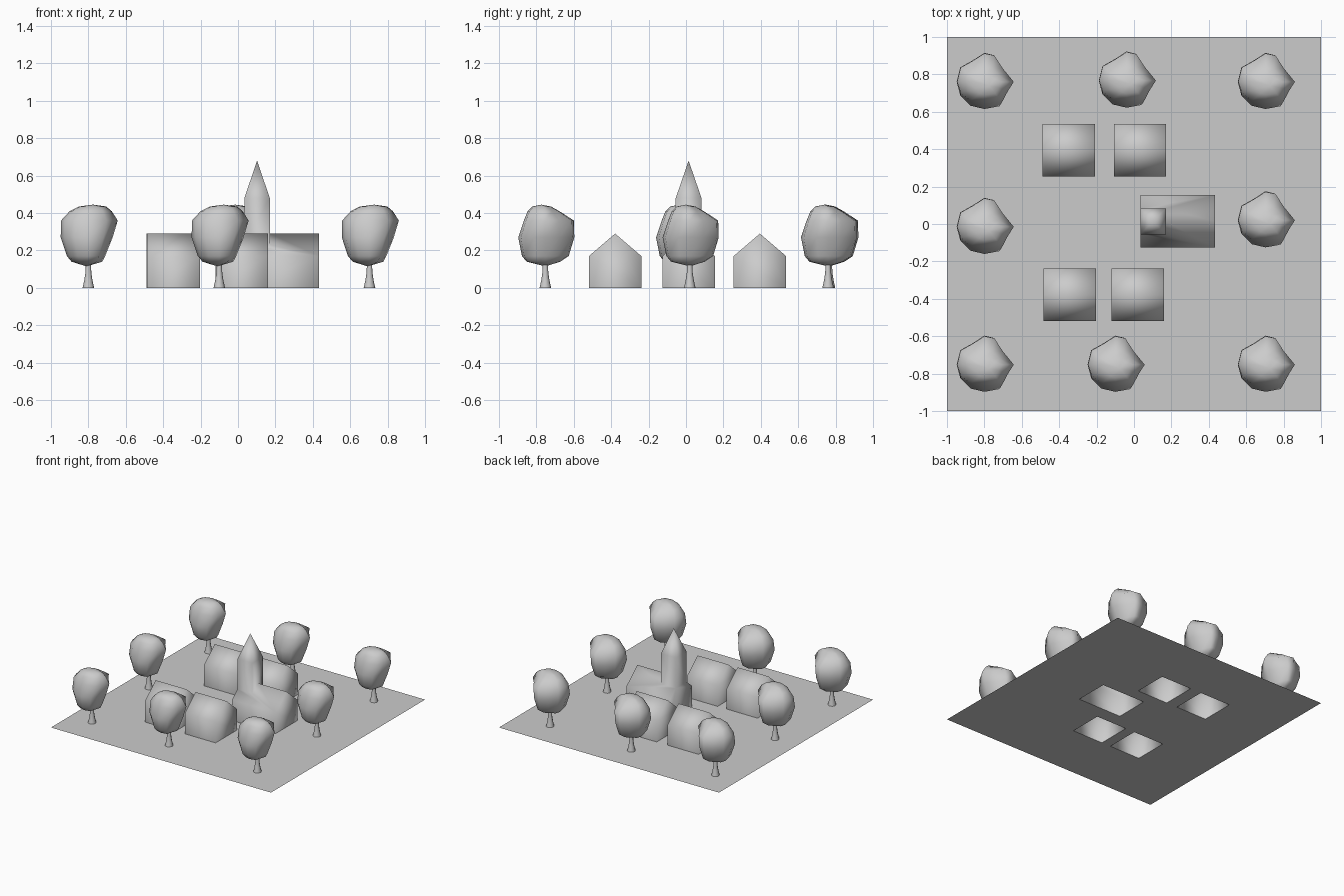
import bpy, bmesh
from math import sin, cos, pi

if "Cube" in bpy.data.objects:
    bpy.data.objects.remove(bpy.data.objects["Cube"])


def make(name, verts, faces, loc=(0, 0, 0)):
    me = bpy.data.meshes.new(name)
    me.from_pydata(verts, [], faces)
    bm = bmesh.new()
    bm.from_mesh(me)
    bmesh.ops.recalc_face_normals(bm, faces=bm.faces)
    for f in bm.faces:
        f.smooth = True
    bm.to_mesh(me)
    bm.free()
    ob = bpy.data.objects.new(name, me)
    ob.location = loc
    bpy.context.collection.objects.link(ob)
    return ob


def loft(name, rings, caps, loc):
    """Skin equal-sized rings; caps are optional (bottom, top) tip points."""
    n = len(rings[0])
    verts = [p for r in rings for p in r]
    faces = [(k * n + i, k * n + (i + 1) % n, (k + 1) * n + (i + 1) % n, (k + 1) * n + i)
             for k in range(len(rings) - 1) for i in range(n)]
    if caps:
        b = len(verts)
        verts += caps
        last = (len(rings) - 1) * n
        for i in range(n):
            j = (i + 1) % n
            faces += [(b, j, i), (b + 1, last + i, last + j)]
    return make(name, verts, faces, loc)


W, EAVE, RIDGE = 0.14, 0.17, 0.29      # half width, wall height, ridge height

# cottages: open-bottomed gabled blocks, ridge along x
houses = [(-0.348, 0.395), (0.032, 0.395), (-0.343, -0.379), (0.02, -0.379)]
gable = [(-W, 0), (-W, EAVE), (0, RIDGE), (W, EAVE), (W, 0)]
for i, (x, y) in enumerate(houses):
    verts = [(s * W, py, pz) for s in (-1, 1) for py, pz in gable]
    faces = [(0, 1, 2, 3, 4), (5, 6, 7, 8, 9)]
    faces += [(k, k + 1, k + 6, k + 5) for k in range(4)]
    make(f"cottage_{i + 1}", verts, faces, (x, y, 0))

# church: nave and tower in one shell, tower flush with the west gable
CY, X0, X1, X2, T = 0.014, 0.034, 0.17, 0.432, 0.069
TZ, TOP, TIP = 0.231, 0.48, 0.68
verts = [(X0, -W, 0), (X0, -W, EAVE), (X0, -T, TZ), (X0, -T, TOP),
         (X0, T, TOP), (X0, T, TZ), (X0, W, EAVE), (X0, W, 0),
         (X1, -T, TZ), (X1, 0, RIDGE), (X1, T, TZ), (X1, -T, TOP), (X1, T, TOP),
         (X2, -W, 0), (X2, -W, EAVE), (X2, 0, RIDGE), (X2, W, EAVE), (X2, W, 0),
         ((X0 + X1) / 2, 0, TIP)]
faces = [(0, 1, 2, 5, 6, 7), (2, 3, 4, 5),                 # west front
         (2, 8, 11, 3), (5, 4, 12, 10), (8, 9, 10, 12, 11),  # tower walls
         (1, 14, 15, 9, 8, 2), (6, 5, 10, 9, 15, 16),        # nave roof
         (0, 13, 14, 1), (7, 6, 16, 17), (13, 17, 16, 15, 14),
         (3, 11, 18), (11, 12, 18), (12, 4, 18), (4, 3, 18)]  # spire
make("church", verts, faces, (0, CY, 0))

# ground with openings under the buildings
bm = bmesh.new()
rects = [(-1, 1, -1, 1), (X0, X2, CY - W, CY + W)]
rects += [(x - W, x + W, y - W, y + W) for x, y in houses]
for a, b, c, d in rects:
    vs = [bm.verts.new((x, y, 0)) for x, y in ((a, c), (b, c), (b, d), (a, d))]
    for i in range(4):
        bm.edges.new((vs[i], vs[(i + 1) % 4]))
bmesh.ops.triangle_fill(bm, edges=bm.edges[:], use_beauty=True, normal=(0, 0, 1))
me = bpy.data.meshes.new("ground")
bm.to_mesh(me)
bm.free()
bpy.context.collection.objects.link(bpy.data.objects.new("ground", me))

# tree crown: lumpy outline scaled to the extents of each level
outline = [(1, 0), (.62, .48), (.34, .93), (0, 1), (-.42, .74), (-.87, .5), (-1, 0),
           (-.87, -.5), (-.5, -.88), (0, -1), (.62, -.9), (.8, -.43)]
levels = [(.14, .09, .075, .10, .08), (.17, .115, .09, .125, .125),
          (.27, .148, .13, .145, .155), (.36, .146, .157, .115, .152),
          (.41, .10, .125, .095, .075), (.435, .05, .095, .07, .03)]
crown = [[(x * (xr if x > 0 else xl), y * (yr if y > 0 else yl), z) for x, y in outline]
         for z, xl, xr, yl, yr in levels]

# tree trunk: slim stem flaring at the foot
trunk = [[(r * cos(2 * pi * i / 8), r * sin(2 * pi * i / 8), z) for i in range(8)]
         for z, r in ((0, .031), (.04, .022), (.08, .016), (.14, .013))]

trees = [(-0.8, 0.76), (-0.04, 0.767), (0.703, 0.76), (-0.8, -0.015), (0.703, 0.02),
         (-0.8, -0.752), (-0.1, -0.752), (0.703, -0.752)]
for i, (x, y) in enumerate(trees):
    loft(f"tree_crown_{i + 1}", crown, [(-.01, 0, .115), (.025, -.02, .445)], (x, y, 0))
    loft(f"tree_trunk_{i + 1}", trunk, None, (x, y, 0))
